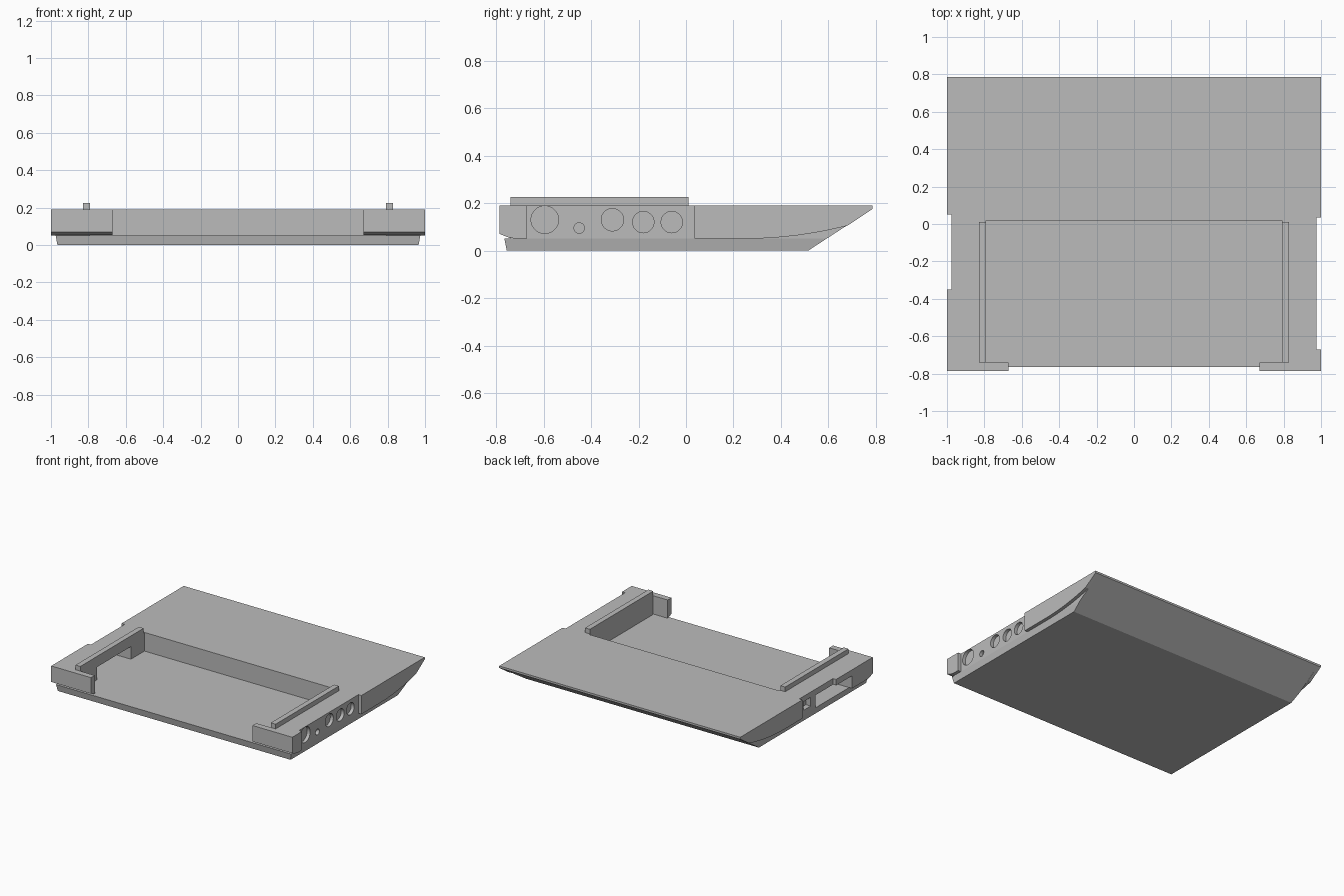
import bpy, bmesh, math
from mathutils import Matrix

if "Cube" in bpy.data.objects:
    bpy.data.objects.remove(bpy.data.objects["Cube"])

GREY = 0.5
mat = bpy.data.materials.new("plain_grey")
mat.use_nodes = True
mat.diffuse_color = (GREY, GREY, GREY, 1)
mat.node_tree.nodes["Principled BSDF"].inputs["Base Color"].default_value = (GREY, GREY, GREY, 1)

FLOOR, TOP, RAIL_TOP = 0.05, 0.19, 0.225
FRONT, BACK = -0.785, 0.785
BODY, OUTER, INNER = 0.975, 1.0, 0.79
DECK = 0.02


def finish(name, bm):
    bmesh.ops.recalc_face_normals(bm, faces=bm.faces[:])
    mesh = bpy.data.meshes.new(name)
    bm.to_mesh(mesh)
    bm.free()
    mesh.materials.append(mat)
    obj = bpy.data.objects.new(name, mesh)
    bpy.context.collection.objects.link(obj)
    return obj


def prism(name, profile, x0, x1):
    """Extrude a side profile of (y, z) points from x0 to x1."""
    bm = bmesh.new()
    face = bm.faces.new([bm.verts.new((x0, y, z)) for y, z in profile])
    moved = bmesh.ops.extrude_face_region(bm, geom=[face])["geom"]
    verts = [v for v in moved if isinstance(v, bmesh.types.BMVert)]
    bmesh.ops.translate(bm, verts=verts, vec=(x1 - x0, 0, 0))
    return finish(name, bm)


def rect(y0, y1, z0, z1):
    return [(y0, z0), (y1, z0), (y1, z1), (y0, z1)]


def cut(target, cutter):
    """Subtract the cutter, keep the result and drop the cutter."""
    mod = target.modifiers.new("cut", "BOOLEAN")
    mod.operation, mod.solver, mod.object = "DIFFERENCE", "EXACT", cutter
    bpy.context.view_layer.update()
    graph = bpy.context.evaluated_depsgraph_get()
    mesh = bpy.data.meshes.new_from_object(target.evaluated_get(graph))
    target.modifiers.clear()
    target.data = mesh
    bpy.data.objects.remove(cutter)


# Base tray, narrowing towards the underside, with the sloping rear
base = prism("base_tray", [(-0.755, 0), (0.515, 0), (0.592, FLOOR), (-0.765, FLOOR)], -BODY, BODY)
for v in base.data.vertices:
    if v.co.z < 0.01:
        v.co.x *= 0.99

# Raised rear deck
prism("rear_deck", [(DECK, FLOOR), (0.592, FLOOR), (BACK, 0.175), (BACK, TOP), (DECK, TOP)], -BODY, BODY)

# Side walls: the right one is plain, the left one has a cable opening
OPEN_FRONT, OPEN_BACK, OPEN_TOP = -0.54, -0.14, 0.145
port_wall = prism("port_wall", rect(-0.74, DECK, FLOOR, TOP), INNER, BODY)
slot_wall = prism("slot_wall", [
    (-0.74, FLOOR), (OPEN_FRONT, FLOOR), (OPEN_FRONT, OPEN_TOP), (OPEN_BACK, OPEN_TOP),
    (OPEN_BACK, FLOOR), (DECK, FLOOR), (DECK, TOP), (-0.74, TOP)], -BODY, -INNER)

# Round port recesses: centre y, centre z, radius
for y, z, r in [(-0.595, 0.13, 0.058), (-0.45, 0.095, 0.022), (-0.31, 0.13, 0.047),
                (-0.18, 0.12, 0.045), (-0.06, 0.12, 0.045)]:
    bm = bmesh.new()
    bmesh.ops.create_cone(bm, cap_ends=True, segments=40, radius1=r, radius2=r, depth=0.05,
                          matrix=Matrix.Translation((BODY, y, z)) @ Matrix.Rotation(math.pi / 2, 4, "Y"))
    cut(port_wall, finish("port_cutter", bm))

# Small square socket in the slotted wall
cut(slot_wall, prism("socket_cutter", rect(-0.085, 0.0, 0.085, 0.15), -1.05, -BODY + 0.04))

# Outer cheeks: curved lower edge at the rear, chamfered nose at the front
nose = [(FRONT, 0.07), (-0.75, 0.056), (-0.72, FLOOR)]
curve = [(0.25 + 0.43 * t / 8, FLOOR + 0.055 * (t / 8) ** 2) for t in range(9)]
for side, sign, start in (("right", 1, 0.035), ("left", -1, 0.05)):
    prism(side + "_rear_cheek", [(start, FLOOR)] + curve + [(BACK, 0.175), (BACK, TOP), (start, TOP)],
          sign * BODY, sign * OUTER)
    # Corner block closing the front of the side wall
    prism(side + "_corner_block", [(FRONT, 0.07), (-0.75, 0.056), (-0.74, 0.053), (-0.74, TOP), (FRONT, TOP)],
          sign * 0.67, sign * BODY)
    # Guide rail on the wall top
    prism(side + "_guide_rail", rect(-0.74, 0.01, TOP, RAIL_TOP), sign * INNER, sign * 0.83)

prism("right_front_cheek", nose + [(-0.67, FLOOR), (-0.67, TOP), (FRONT, TOP)], BODY, OUTER)
prism("left_front_cheek", nose + [
    (OPEN_FRONT, FLOOR), (OPEN_FRONT, OPEN_TOP), (-0.35, OPEN_TOP), (-0.35, TOP), (FRONT, TOP)], -BODY, -OUTER)
